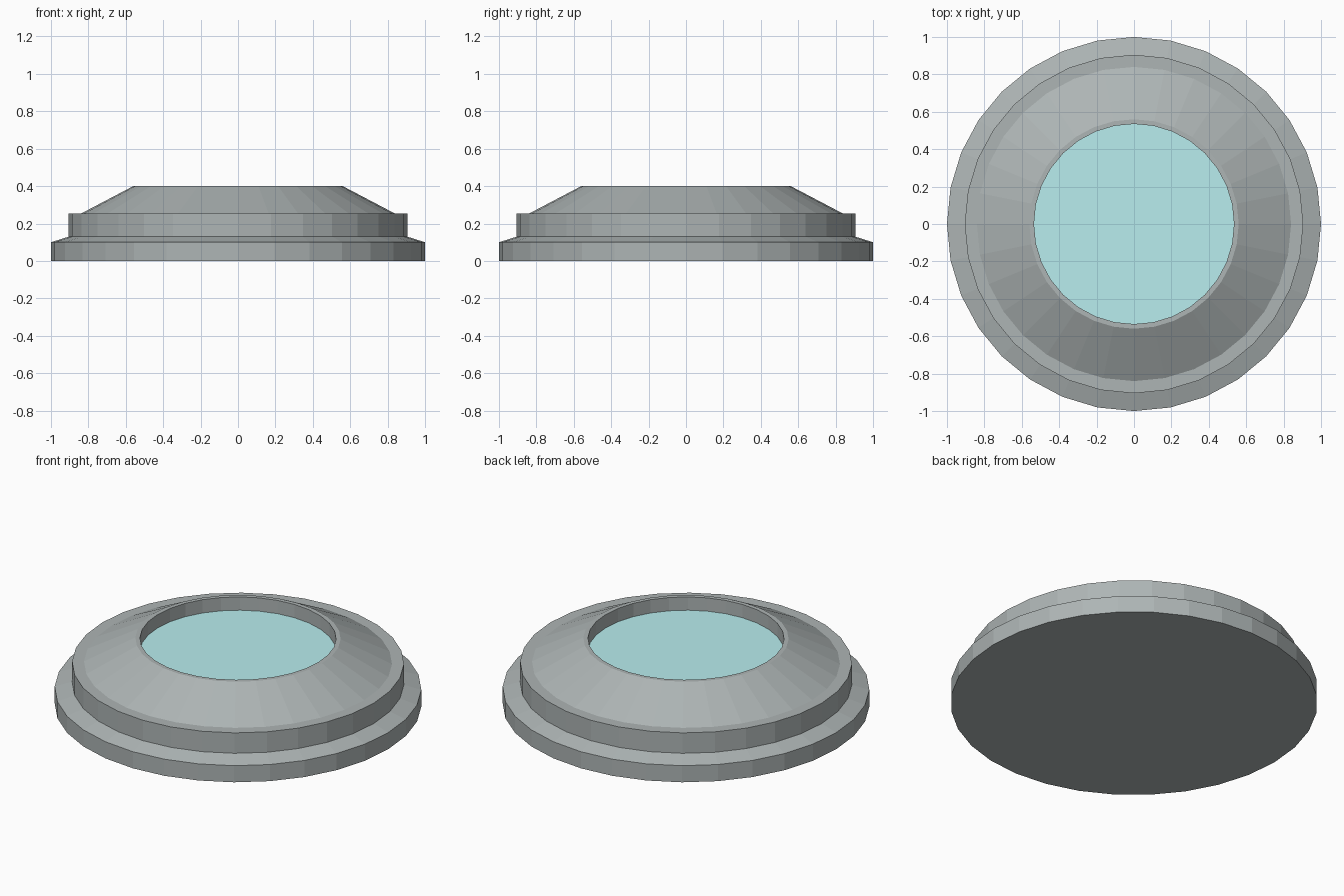
import bpy, bmesh, math

if "Cube" in bpy.data.objects:
    bpy.data.objects.remove(bpy.data.objects["Cube"])

SIDES = 32


def material(name, color):
    m = bpy.data.materials.new(name)
    m.diffuse_color = (*color, 1)
    m.use_nodes = True
    m.node_tree.nodes["Principled BSDF"].inputs["Base Color"].default_value = m.diffuse_color
    return m


def lathe(name, profile, mat):
    """Revolve an (r, z) profile about z; close both ends with flat caps."""
    bm = bmesh.new()
    rings = []
    for r, z in profile:
        rings.append([bm.verts.new((r * math.cos(2 * math.pi * i / SIDES),
                                    r * math.sin(2 * math.pi * i / SIDES), z))
                      for i in range(SIDES)])
    for lo, hi in zip(rings, rings[1:]):
        for i in range(SIDES):
            j = (i + 1) % SIDES
            bm.faces.new((lo[i], lo[j], hi[j], hi[i]))
    bm.faces.new(rings[0][::-1])
    bm.faces.new(rings[-1])
    bmesh.ops.recalc_face_normals(bm, faces=bm.faces)
    mesh = bpy.data.meshes.new(name)
    bm.to_mesh(mesh)
    bm.free()
    obj = bpy.data.objects.new(name, mesh)
    bpy.context.collection.objects.link(obj)
    mesh.materials.append(mat)
    return obj


grey = material("housing_grey", (0.42, 0.46, 0.46))
cyan = material("lens_cyan", (0.48, 0.85, 0.86))

# Stepped housing: flange, collar, sloped bezel and recessed well
housing = lathe("housing", [(1, 0), (1, 0.10), (0.905, 0.13), (0.905, 0.253),
                            (0.84, 0.253), (0.56, 0.40), (0.535, 0.40),
                            (0.535, 0.32)], grey)

# The floor of the well is the flat lens
housing.data.materials.append(cyan)
for p in housing.data.polygons:
    if len(p.vertices) == SIDES and p.center.z > 0.2:
        p.material_index = 1
